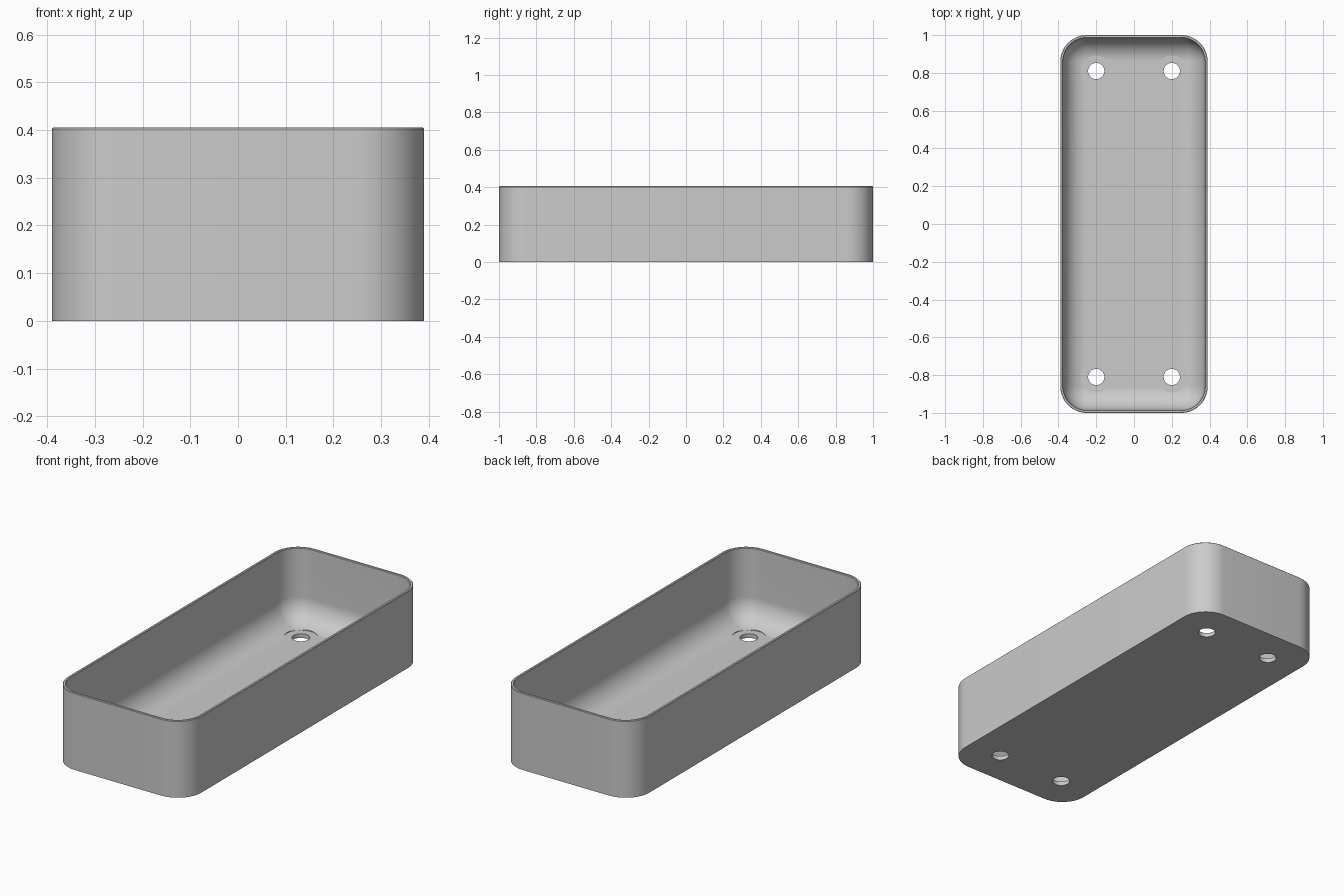
import bpy, bmesh
from math import pi, sin, cos, radians

if "Cube" in bpy.data.objects:
    bpy.data.objects.remove(bpy.data.objects["Cube"])

HALF_X, HALF_Y, HEIGHT = 0.39, 1.0, 0.405
CORNER, WALL, FLOOR, BEVEL = 0.14, 0.015, 0.022, 0.003
FILLET = CORNER - WALL - 0.001
HOLE_R, SEAT_R, HOLE_X, HOLE_Y = 0.043, 0.082, 0.2, 0.81

# Single grey material
grey = bpy.data.materials.new("plain grey")
grey.use_nodes = True
colour = (0.6, 0.6, 0.6, 1)
grey.diffuse_color = colour
grey.node_tree.nodes["Principled BSDF"].inputs["Base Color"].default_value = colour


def rounded_ring(bm, inset, z, steps=14):
    """Rounded rectangle of vertices; the corner radius shrinks with the inset."""
    r = CORNER - inset
    cx, cy = HALF_X - CORNER, HALF_Y - CORNER
    verts = []
    for i, (sx, sy) in enumerate([(1, 1), (-1, 1), (-1, -1), (1, -1)]):
        for k in range(steps + 1):
            a = (i + k / steps) * pi / 2
            verts.append(bm.verts.new((sx * cx + r * cos(a), sy * cy + r * sin(a), z)))
    return verts


def circle_ring(bm, x, y, r, z, n=48):
    return [bm.verts.new((x + r * cos(2 * pi * k / n), y + r * sin(2 * pi * k / n), z))
            for k in range(n)]


def loft(bm, rings):
    """Bridge successive rings and cap both ends."""
    for a, b in zip(rings, rings[1:]):
        for k in range(len(a)):
            j = (k + 1) % len(a)
            bm.faces.new((a[k], a[j], b[j], b[k]))
    bm.faces.new(rings[0][::-1])
    bm.faces.new(rings[-1])


def finish(bm, name):
    bmesh.ops.recalc_face_normals(bm, faces=bm.faces)
    mesh = bpy.data.meshes.new(name)
    bm.to_mesh(mesh)
    bm.free()
    mesh.materials.append(grey)
    obj = bpy.data.objects.new(name, mesh)
    bpy.context.collection.objects.link(obj)
    return obj


# Tray shell: outer wall, bevelled rim, inner wall, fillet and floor
profile = [(0, 0), (0, HEIGHT - BEVEL), (BEVEL, HEIGHT),
           (WALL - BEVEL, HEIGHT), (WALL, HEIGHT - BEVEL)]
for k in range(17):
    a = k / 16 * pi / 2
    profile.append((WALL + FILLET * (1 - cos(a)), FLOOR + FILLET * (1 - sin(a))))
bm = bmesh.new()
loft(bm, [rounded_ring(bm, inset, z) for inset, z in profile])
tray = finish(bm, "tray")

# Stepped cutters: through hole with a flat screw seat cut into the fillet
bm = bmesh.new()
seat_z = FLOOR + 0.0004
for sx in (-1, 1):
    for sy in (-1, 1):
        steps = [(HOLE_R, -0.05), (HOLE_R, seat_z), (SEAT_R, seat_z), (SEAT_R, 0.15)]
        loft(bm, [circle_ring(bm, sx * HOLE_X, sy * HOLE_Y, r, z) for r, z in steps])
cutter = finish(bm, "hole_cutter")
cutter.hide_render = True

cut = tray.modifiers.new("screw holes", "BOOLEAN")
cut.operation, cut.solver, cut.object = "DIFFERENCE", "EXACT", cutter
bpy.ops.object.select_all(action="DESELECT")
bpy.context.view_layer.objects.active = tray
tray.select_set(True)
bpy.ops.object.modifier_apply(modifier=cut.name)
bpy.data.objects.remove(cutter)
bpy.ops.object.shade_smooth_by_angle(angle=radians(30))
